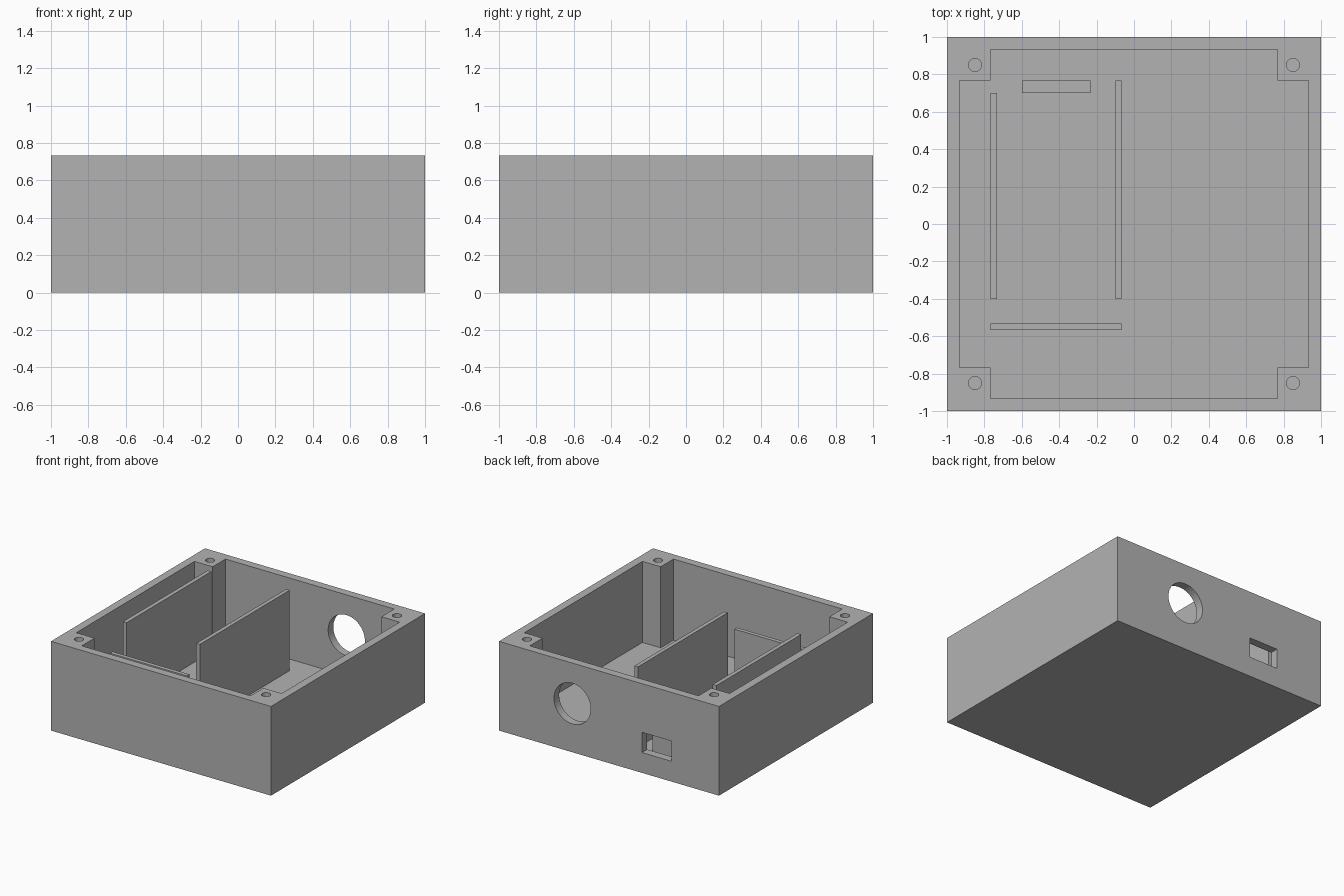
import bpy, bmesh, math
from mathutils import Matrix, Vector

cube = bpy.data.objects.get("Cube")
if cube:
    bpy.data.objects.remove(cube, do_unlink=True)

HEIGHT, FLOOR = 0.733, 0.067
INNER, POST, SCREW = 0.933, 0.767, 0.85

grey = bpy.data.materials.new("plain_grey")
grey.use_nodes = True
colour = (0.45, 0.45, 0.45, 1)
grey.diffuse_color = colour
grey.node_tree.nodes["Principled BSDF"].inputs["Base Color"].default_value = colour


def finish(name, bm):
    bmesh.ops.recalc_face_normals(bm, faces=bm.faces)
    mesh = bpy.data.meshes.new(name)
    bm.to_mesh(mesh)
    bm.free()
    mesh.materials.append(grey)
    obj = bpy.data.objects.new(name, mesh)
    bpy.context.scene.collection.objects.link(obj)
    return obj


def box(name, x, y, z):
    """Box from (low, high) ranges on each axis."""
    bm = bmesh.new()
    ranges = (x, y, z)
    size = Matrix.Diagonal([hi - lo for lo, hi in ranges] + [1])
    centre = Vector([(lo + hi) / 2 for lo, hi in ranges])
    bmesh.ops.create_cube(bm, size=1, matrix=Matrix.Translation(centre) @ size)
    return finish(name, bm)


def cylinder(name, radius, depth, centre, turn=0, sides=32):
    bm = bmesh.new()
    bmesh.ops.create_cone(bm, cap_ends=True, segments=sides, radius1=radius,
                          radius2=radius, depth=depth,
                          matrix=Matrix.Translation(centre) @ Matrix.Rotation(turn, 4, "X"))
    return finish(name, bm)


def cut(target, cutter):
    mod = target.modifiers.new(cutter.name, "BOOLEAN")
    mod.operation = "DIFFERENCE"
    mod.solver = "EXACT"
    mod.object = cutter
    cutter.hide_render = True
    cutter.hide_set(True)
    cutter.display_type = "WIRE"


# Case body
case = box("case_body", (-1, 1), (-1, 1), (0, HEIGHT))

# Cavity with a square post left standing in each corner
bm = bmesh.new()
outline = []
for sx, sy in ((1, 1), (-1, 1), (-1, -1), (1, -1)):
    corner = [(INNER, POST), (POST, POST), (POST, INNER)]
    if sx * sy < 0:
        corner.reverse()
    outline += [bm.verts.new((sx * x, sy * y, FLOOR)) for x, y in corner]
base = bm.faces.new(outline)
raised = bmesh.ops.extrude_face_region(bm, geom=[base])["geom"]
bmesh.ops.translate(bm, vec=(0, 0, HEIGHT),
                    verts=[v for v in raised if isinstance(v, bmesh.types.BMVert)])
cut(case, finish("cavity_cutter", bm))

# Blind screw holes in the posts
for sx in (-1, 1):
    for sy in (-1, 1):
        cut(case, cylinder("screw_hole_cutter", 0.035, 1.0,
                           (sx * SCREW, sy * SCREW, FLOOR + 0.5)))

# Round and rectangular openings in the back wall
cut(case, cylinder("round_port_cutter", 0.167, 0.3, (0.333, 1, 0.4), math.pi / 2, 48))
cut(case, box("slot_port_cutter", (-0.567, -0.3), (0.85, 1.1), (0.167, 0.333)))

# Inner dividers and the stop block behind the slot
SUNK = FLOOR - 0.01
box("right_divider", (-0.767, -0.733), (-0.4, 0.7), (SUNK, 0.728))
box("middle_divider", (-0.1, -0.067), (-0.4, 0.767), (SUNK, 0.728))
box("front_divider", (-0.767, -0.067), (-0.567, -0.533), (SUNK, 0.533))
box("stop_block", (-0.6, -0.233), (0.7, 0.767), (SUNK, 0.233))
